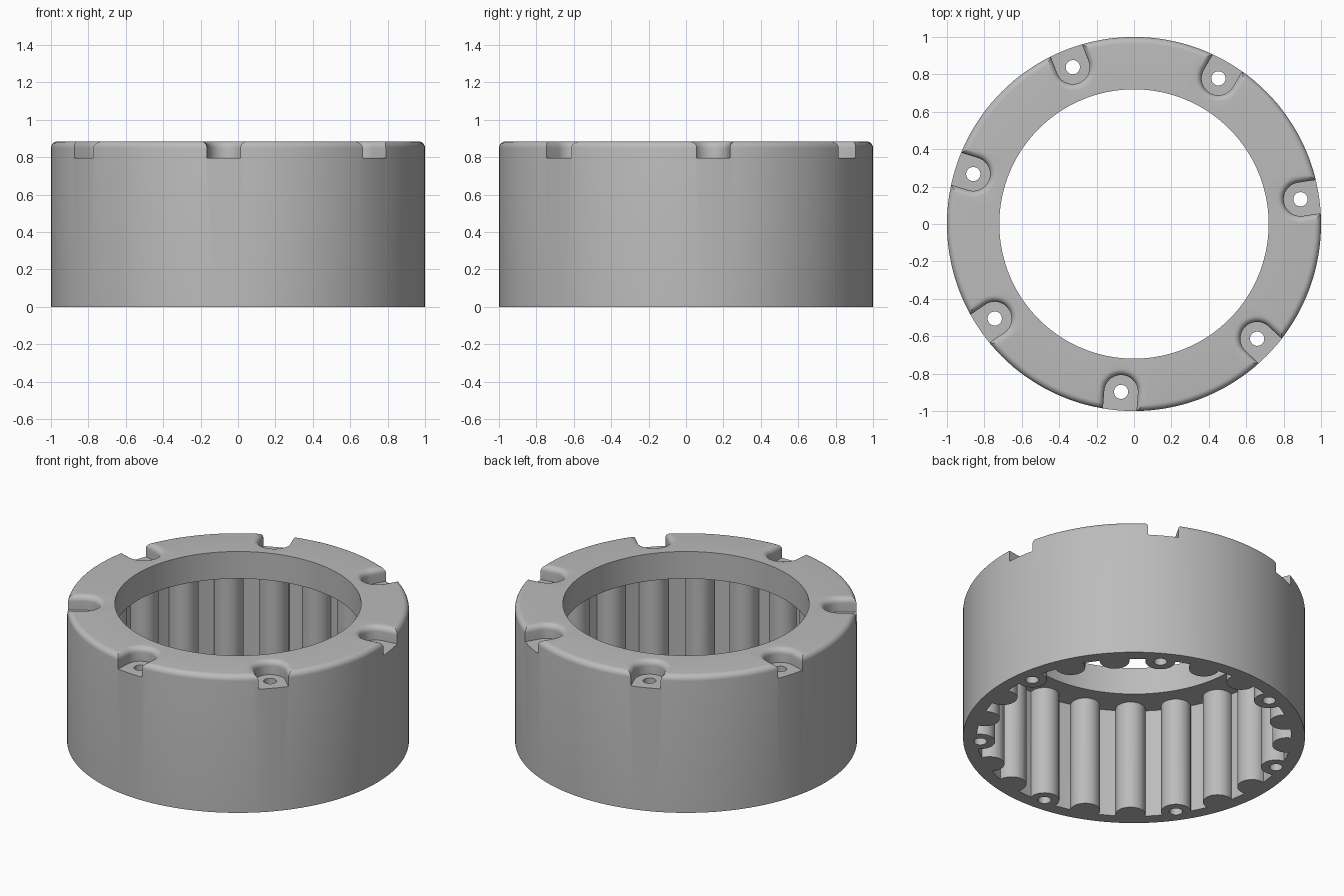
import bpy, bmesh
from math import sin, cos, pi, radians, sqrt

HEIGHT, LIP_Z, FLOOR_Z = 0.885, 0.71, 0.795
OUTER, BORE, WALL = 1.0, 0.72, 0.92
BOLT_R, BOLTS, TEETH = 0.9, 7, 21
TOOTH, FILLET = 0.087, 0.035
START = radians(-94.4)

old = bpy.data.objects.get("Cube")
if old:
    bpy.data.objects.remove(old, do_unlink=True)

grey = bpy.data.materials.new("plain grey")
grey.use_nodes = True
COLOUR = (0.5, 0.5, 0.5, 1)
grey.diffuse_color = COLOUR
grey.node_tree.nodes["Principled BSDF"].inputs["Base Color"].default_value = COLOUR


def make_object(name, bm):
    bmesh.ops.recalc_face_normals(bm, faces=bm.faces)
    mesh = bpy.data.meshes.new(name)
    bm.to_mesh(mesh)
    bm.free()
    mesh.materials.append(grey)
    obj = bpy.data.objects.new(name, mesh)
    bpy.context.collection.objects.link(obj)
    return obj


def loft(bm, loops, capped=True):
    """Bridge matching closed loops of points; cap the ends or join them up."""
    rings = [[bm.verts.new(p) for p in loop] for loop in loops]
    pairs = list(zip(rings, rings[1:]))
    if capped:
        bm.faces.new(rings[0])
        bm.faces.new(rings[-1])
    else:
        pairs.append((rings[-1], rings[0]))
    for a, b in pairs:
        for i in range(len(a)):
            j = (i + 1) % len(a)
            bm.faces.new((a[i], a[j], b[j], b[i]))


def circle(r, z, n, cx=0, cy=0):
    return [(cx + r * cos(2 * pi * i / n), cy + r * sin(2 * pi * i / n), z)
            for i in range(n)]


def bolt_angles():
    return [START + 2 * pi * k / BOLTS for k in range(BOLTS)]


# Plain ring with a rounded outer top edge
bm = bmesh.new()
profile = [(BORE, 0), (OUTER, 0)]
for i in range(7):
    a = i * pi / 12
    profile.append((OUTER - FILLET + FILLET * cos(a),
                    HEIGHT - FILLET + FILLET * sin(a)))
profile.append((BORE, HEIGHT))
loft(bm, [circle(r, z, 144) for r, z in profile], capped=False)
housing = make_object("ring_housing", bm)

# Cavity: round wall interrupted by half-round teeth
half = (BOLT_R ** 2 + WALL ** 2 - TOOTH ** 2) / (2 * BOLT_R)
side = sqrt(WALL ** 2 - half ** 2)


def cavity_outline(z):
    points = []
    for k in range(TEETH):
        a = START + 2 * pi * k / TEETH
        # local frame: u runs outwards, v runs along the wall
        local = [(half, -side)]
        for i in range(17):
            t = -pi / 2 + pi * i / 16
            local.append((BOLT_R - TOOTH * cos(t), TOOTH * sin(t)))
        local.append((half, side))
        points += [(u * cos(a) - v * sin(a), u * sin(a) + v * cos(a), z)
                   for u, v in local]
        mid = a + pi / TEETH
        points.append((WALL * cos(mid), WALL * sin(mid), z))
    return points


bm = bmesh.new()
loft(bm, [cavity_outline(-0.1), cavity_outline(LIP_Z)])
cavity = make_object("cavity_cutter", bm)


# Bolt seats: U-shaped pockets open to the outside, flaring at the top
def seat_outline(a, r, z):
    local = [(BOLT_R - r * cos(t), r * sin(t))
             for t in (-pi / 2 + pi * i / 20 for i in range(21))]
    local = [(1.2, -r)] + local + [(1.2, r)]
    return [(u * cos(a) - v * sin(a), u * sin(a) + v * cos(a), z)
            for u, v in local]


bm = bmesh.new()
for a in bolt_angles():
    levels = [(0.09, FLOOR_Z)]
    for i in range(7):
        t = i * pi / 12
        levels.append((0.09 + FILLET * (1 - cos(t)),
                       HEIGHT - FILLET + FILLET * sin(t)))
    levels.append((0.09 + FILLET, HEIGHT + 0.1))
    loft(bm, [seat_outline(a, r, z) for r, z in levels])
seats = make_object("bolt_seat_cutter", bm)

# Bolt holes running through every third tooth
bm = bmesh.new()
for a in bolt_angles():
    x, y = BOLT_R * cos(a), BOLT_R * sin(a)
    loft(bm, [circle(0.038, z, 32, x, y) for z in (-0.2, 1.1)])
holes = make_object("bolt_hole_cutter", bm)

# Cut everything out of the ring
bpy.context.view_layer.objects.active = housing
for cutter in (cavity, seats, holes):
    cutter.hide_render = True
    mod = housing.modifiers.new(cutter.name, "BOOLEAN")
    mod.operation = "DIFFERENCE"
    mod.solver = "EXACT"
    mod.object = cutter
    bpy.ops.object.modifier_apply(modifier=mod.name)
    bpy.data.objects.remove(cutter, do_unlink=True)

bpy.ops.object.select_all(action="DESELECT")
housing.select_set(True)
bpy.ops.object.shade_smooth_by_angle(angle=radians(30))
